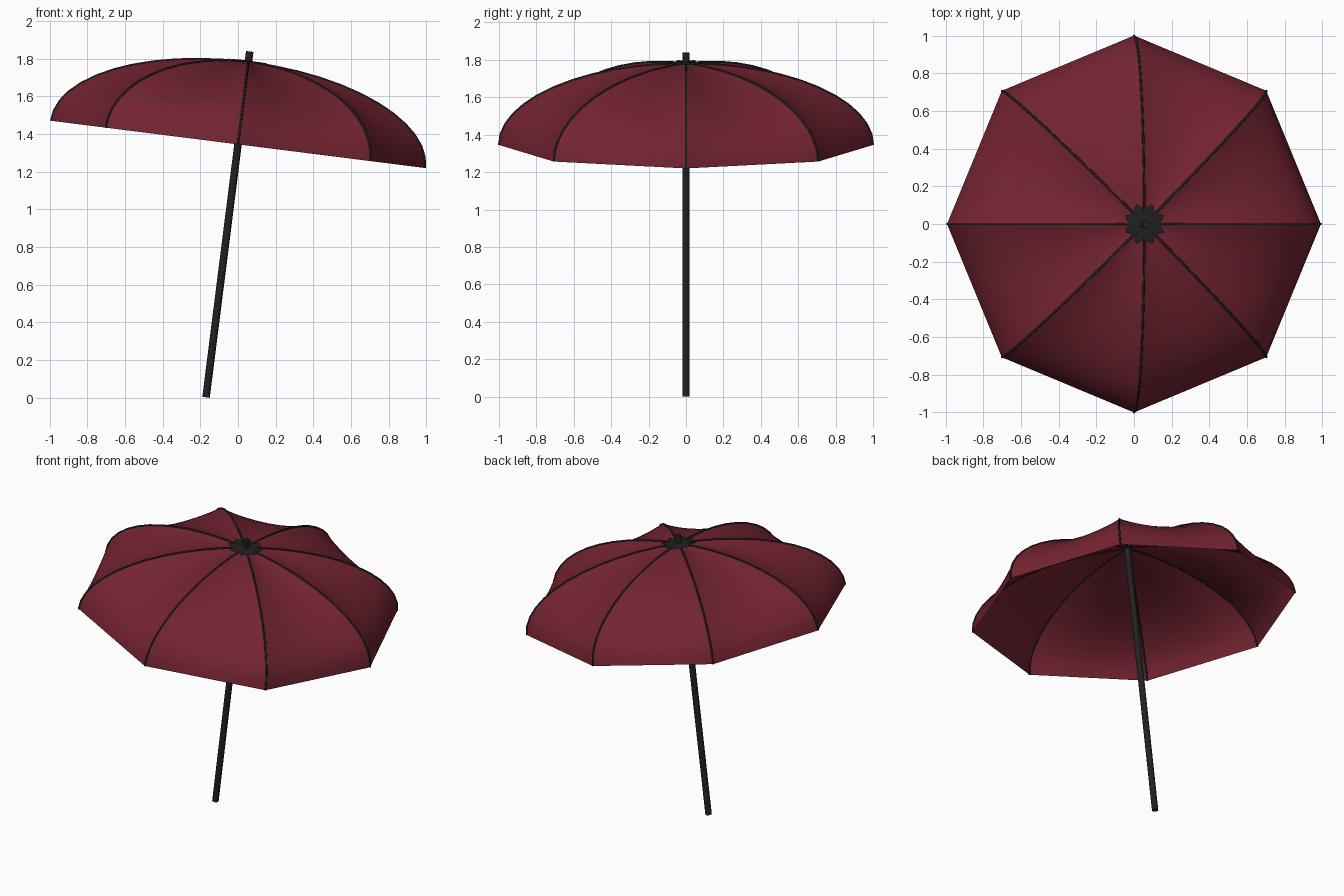
import bpy, bmesh
from math import sin, cos, pi, radians
from mathutils import Matrix, Vector

if "Cube" in bpy.data.objects:
    bpy.data.objects.remove(bpy.data.objects["Cube"])

TILT = Matrix.Translation((0, 0, 1.345)) @ Matrix.Rotation(radians(7.2), 4, 'Y')
RISE, SIDES, ACROSS, STEPS, SAG = 0.44, 8, 8, 12, 0.035


def material(name, color):
    m = bpy.data.materials.new(name)
    m.diffuse_color = color
    m.use_nodes = True
    m.node_tree.nodes["Principled BSDF"].inputs["Base Color"].default_value = m.diffuse_color
    return m


RED = material("red_cloth", (0.17, 0.017, 0.03, 1))
BLACK = material("black_metal", (0.015, 0.015, 0.015, 1))


def rib_point(k, t, lift=0.0):
    """Point on rib k, t = 0 at the crown and 1 at the rim."""
    a, e = k * 2 * pi / SIDES, t * pi / 2
    r = sin(e)
    return Vector((r * cos(a), r * sin(a), RISE * cos(e) + lift))


def cloth(k, u, t, lift=0.0):
    """Point between two ribs; cloth dips a little between them."""
    p = rib_point(k, t, lift).lerp(rib_point(k + 1, t, lift), u)
    dip = SAG * 4 * u * (1 - u) * sin(pi * t)
    n = Vector((p.x * RISE, p.y * RISE, max(p.z, 0.02) / RISE)).normalized()
    return p - n * dip


def finish(name, bm, mat, angle=30):
    bmesh.ops.remove_doubles(bm, verts=bm.verts, dist=1e-5)
    bmesh.ops.recalc_face_normals(bm, faces=bm.faces)
    me = bpy.data.meshes.new(name)
    bm.to_mesh(me)
    bm.free()
    ob = bpy.data.objects.new(name, me)
    bpy.context.collection.objects.link(ob)
    me.materials.append(mat)
    ob.matrix_world = TILT
    bpy.ops.object.select_all(action='DESELECT')
    bpy.context.view_layer.objects.active = ob
    ob.select_set(True)
    bpy.ops.object.shade_smooth_by_angle(angle=radians(angle))
    return ob


def grid(bm, fn, nu, nt):
    vs = [[bm.verts.new(fn(i / nu, j / nt)) for j in range(nt + 1)] for i in range(nu + 1)]
    for i in range(nu):
        for j in range(nt):
            bm.faces.new((vs[i][j], vs[i][j + 1], vs[i + 1][j + 1], vs[i + 1][j]))


# Canopy: eight cloth panels
bm = bmesh.new()
for k in range(SIDES):
    grid(bm, lambda u, t: cloth(k, u, 0.004 + 0.996 * t), ACROSS, STEPS)
finish("canopy", bm, RED, 40)

# Crown cap: small scalloped patch over the top
bm = bmesh.new()
for k in range(SIDES):
    grid(bm, lambda u, t: cloth(k - 0.5, u, 0.003 + t * (0.07 - 0.016 * (1 - abs(2 * u - 1))), 0.008), 2, 2)
finish("crown_cap", bm, BLACK)

# Ribs: thin tubes along the seams
for k in range(SIDES):
    cu = bpy.data.curves.new("rib", 'CURVE')
    cu.dimensions = '3D'
    cu.bevel_depth = 0.006
    cu.bevel_resolution = 1
    sp = cu.splines.new('POLY')
    sp.points.add(STEPS)
    for j, p in enumerate(sp.points):
        p.co = (*rib_point(k, 0.004 + 0.996 * j / STEPS), 1)
    cu.materials.append(BLACK)
    ob = bpy.data.objects.new(f"rib_{k + 1}", cu)
    bpy.context.collection.objects.link(ob)
    ob.matrix_world = TILT

# Pole with its tip standing out of the crown
bm = bmesh.new()
low, high = -1.353, 0.497
bmesh.ops.create_cone(bm, cap_ends=True, segments=12, radius1=0.02, radius2=0.02, depth=high - low,
                      matrix=Matrix.Translation((0, 0, (low + high) / 2)))
finish("pole", bm, BLACK, 40)
